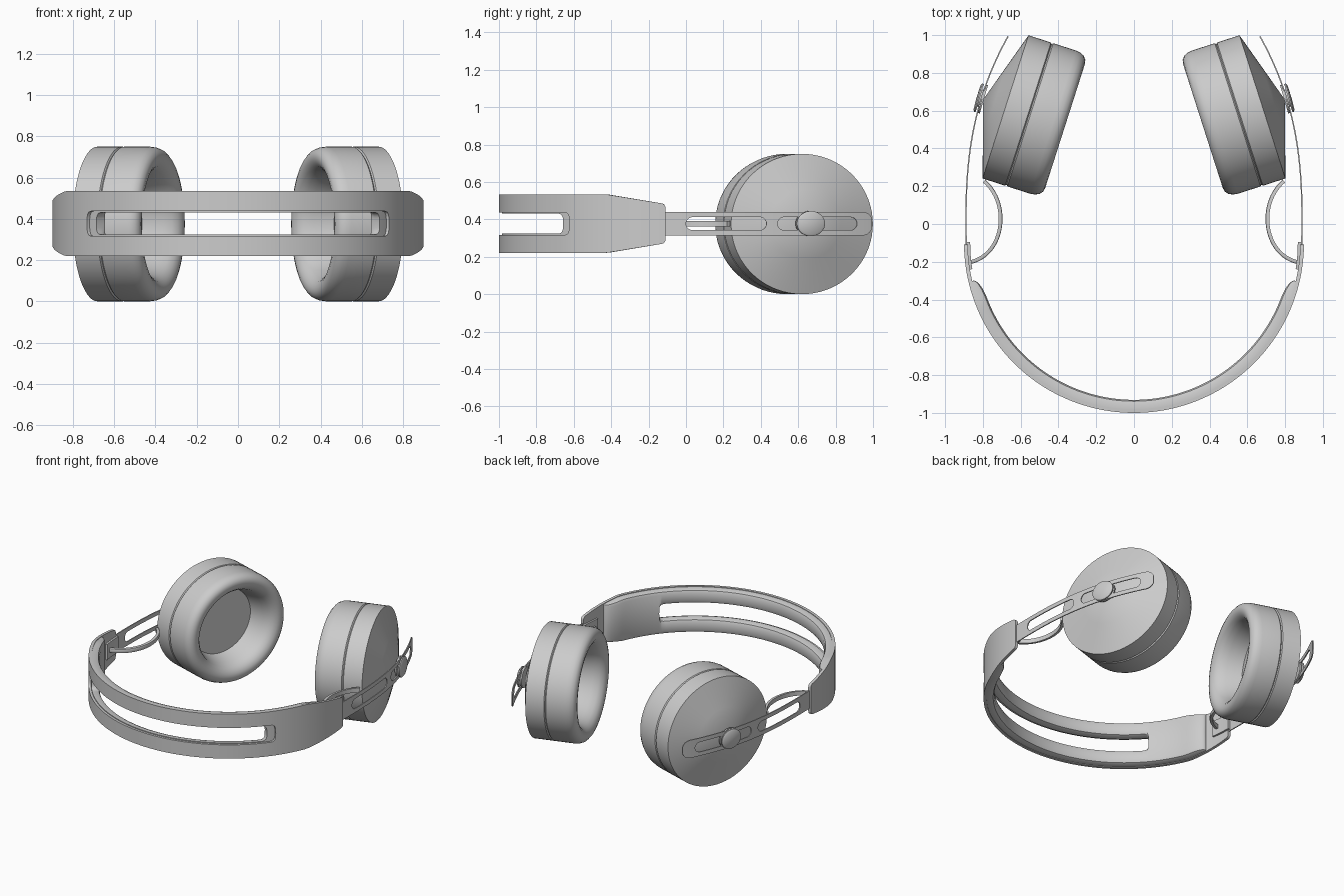
import bpy, bmesh, math
from mathutils import Vector

if "Cube" in bpy.data.objects:
    bpy.data.objects.remove(bpy.data.objects["Cube"])

ZC = 0.377  # mid height of the whole headset


def finish(name, bm, mirror=False, angle=35):
    bmesh.ops.remove_doubles(bm, verts=bm.verts, dist=1e-5)
    bmesh.ops.recalc_face_normals(bm, faces=bm.faces)
    me = bpy.data.meshes.new(name)
    bm.to_mesh(me)
    bm.free()
    ob = bpy.data.objects.new(name, me)
    bpy.context.collection.objects.link(ob)
    bpy.ops.object.select_all(action='DESELECT')
    ob.select_set(True)
    bpy.context.view_layer.objects.active = ob
    bpy.ops.object.shade_smooth_by_angle(angle=math.radians(angle))
    if mirror:
        ob.modifiers.new("mirror", 'MIRROR').use_axis[0] = True
    return ob


def slot_height(s, slots, hs, r, p):
    for a, b in slots:
        t = min(s - a, b - s)
        if t > 1e-6:
            return hs * (1 - (1 - min(t / r, 1)) ** p) ** (1 / p)
    return 0.0


def columns(a, b, n, keys=(), r=0.05):
    vals = [a + (b - a) * i / n for i in range(n + 1)]
    for k in keys:
        for f in (0, .02, .08, .2, .4, .7, 1):
            vals += [k - r * f, k + r * f]
    vals = sorted(v for v in vals if a <= v <= b)
    out = [vals[0]]
    for v in vals[1:]:
        if v - out[-1] > 1e-5:
            out.append(v)
    return out


def strap(name, path, cols, half, thick, slots=(), hs=0.0, r=0.05, p=2,
          inset=0.0, taper=lambda s: 1.0, mirror=False):
    """Sweep a flat strip along a plan path, with long slots through its middle."""
    bm = bmesh.new()
    for sign in (1, -1):
        rings, hh = [], []
        for s in cols:
            c = path(s)
            t = (path(s + 1e-4) - path(s - 1e-4)).normalized()
            n = Vector((-t.y, t.x))
            H, h = half(s), slot_height(s, slots, hs, r, p)
            T = thick * taper(s)
            i, j = inset * taper(s), inset * (h / hs if hs else 0)
            sec = [(0, h), (0, H), (T - i, H), (T - .3 * i, H - .3 * i), (T, H - i),
                   (T, h + j), (T - .3 * i, h + .3 * j), (T - i, h)]
            rings.append([bm.verts.new((*(c + n * d), ZC + sign * v)) for d, v in sec])
            hh.append(h)
        for k in range(len(rings) - 1):
            solid = hh[k] == 0 and hh[k + 1] == 0
            for q in range(8):
                if solid and q >= 5:
                    continue
                w = (q + 1) % 8
                bm.faces.new((rings[k][q], rings[k][w], rings[k + 1][w], rings[k + 1][q]))
        bm.faces.new(rings[0])
        bm.faces.new(rings[-1])
    bmesh.ops.dissolve_degenerate(bm, dist=1e-6, edges=bm.edges)
    return finish(name, bm, mirror)


def lathe(name, profile, centre, axis, ry, rz, n=72, angle=35):
    """Revolve (radius factor, axial offset) points into an elliptical body."""
    c, a = Vector(centre), Vector(axis).normalized()
    d = Vector((-a.y, a.x, 0))
    bm = bmesh.new()
    rings = []
    for rad, off in profile:
        rings.append([bm.verts.new(c + a * off + d * (ry * rad * math.cos(2 * math.pi * k / n))
                      + Vector((0, 0, rz * rad * math.sin(2 * math.pi * k / n))))
                      for k in range(n)])
    for A, B in zip(rings, rings[1:]):
        for k in range(n):
            m = (k + 1) % n
            bm.faces.new((A[k], A[m], B[m], B[k]))
    bmesh.ops.dissolve_degenerate(bm, dist=1e-6, edges=bm.edges)
    return finish(name, bm, True, angle)


def arc(radius):
    return lambda s: Vector((radius * math.sin(s), -0.1 - radius * math.cos(s)))


# headband shell: wide in the middle, tapering to the ends
END = 1.56


def band_half(s):
    y = -0.1 - 0.9 * math.cos(s)
    H = 0.157 - 0.052 * max(0, min(1, (y + 0.43) / 0.32))
    e = max(0, 1 - (END - abs(s)) / 0.02)
    return H - 0.02 * (1 - math.sqrt(max(0, 1 - e * e)))


strap("headband_shell", arc(0.9), columns(-END, END, 90, (-END, -.95, .95, END), .04),
      band_half, 0.02, [(-.95, .95)], 0.06, 0.04, 3)

# headband cushion on the inside, fading out at both ends
PE = 1.34


def pad_taper(s):
    e = max(0, 1 - (PE - abs(s)) / 0.13)
    return 0.15 + 0.85 * math.sqrt(max(0, 1 - e * e))


strap("headband_cushion", arc(0.884), columns(-PE, PE, 80, (-PE, -.89, .89, PE), .05),
      lambda s: band_half(s) - 0.004, 0.053, [(-.89, .89)], 0.054, 0.05, 3,
      0.025, pad_taper)

# brackets inside the headband ends
strap("end_bracket", arc(0.885), columns(1.41, 1.575, 8), lambda s: 0.055, 0.018, mirror=True)


# slotted slider arms
def arm_path(y):
    return Vector((0.893 - (0.226 * y ** 2.5 if y > 0 else 0.15 * y * y), y))


def arm_half(y):
    e = max(0, 1 - (0.995 - y) / 0.05)
    return 0.015 + 0.048 * math.sqrt(max(0, 1 - e * e))


strap("slider_arm", arm_path, columns(-0.22, 0.995, 50, (0, .43, .49, .915, .995), .035),
      arm_half, 0.007, [(0, .43), (.49, .915)], 0.035, 0.035, 2, mirror=True)


# short cables from headband ends to the cups
def cable_path(t):
    pts = [(.885, -.195), (.70, -.17), (.66, .10), (.80, .22)]
    w = [(1 - t) ** 3, 3 * t * (1 - t) ** 2, 3 * t * t * (1 - t), t ** 3]
    return sum((Vector(q) * k for q, k in zip(pts, w)), Vector((0, 0)))


strap("cable", cable_path, columns(0, 1, 28), lambda s: 0.015, 0.02, inset=0.006, mirror=True)

# ear cups: conical back shell, then a soft ring cushion
AX, RIM = (0.952, 0.305, 0), (0.68, 0.62, 0.375)
lathe("cup_shell", [(0, .125), (.5, .0625), (1, 0), (1, -.125), (.98, -.131), (0, -.131)],
      RIM, AX, 0.398, 0.375, angle=25)
lathe("ear_cushion", [(.9, -.131), (.98, -.131), (1, -.138), (1, -.265), (.99, -.29), (.965, -.312),
                      (.92, -.326), (.87, -.331), (.81, -.327), (.75, -.313), (.70, -.288),
                      (.665, -.25), (.63, -.2), (.60, -.15), (0, -.15)],
      RIM, AX, 0.398, 0.375)

# pivot knobs clamping the arms to the cups
lathe("pivot_knob", [(0, .022), (.85, .02), (1, .013), (1, .005), (.6, .005), (.6, -.008),
                     (1, -.008), (1, -.018), (0, -.018)],
      (0.812, 0.665, ZC), (0.96, 0.28, 0), 0.078, 0.067, 40)
